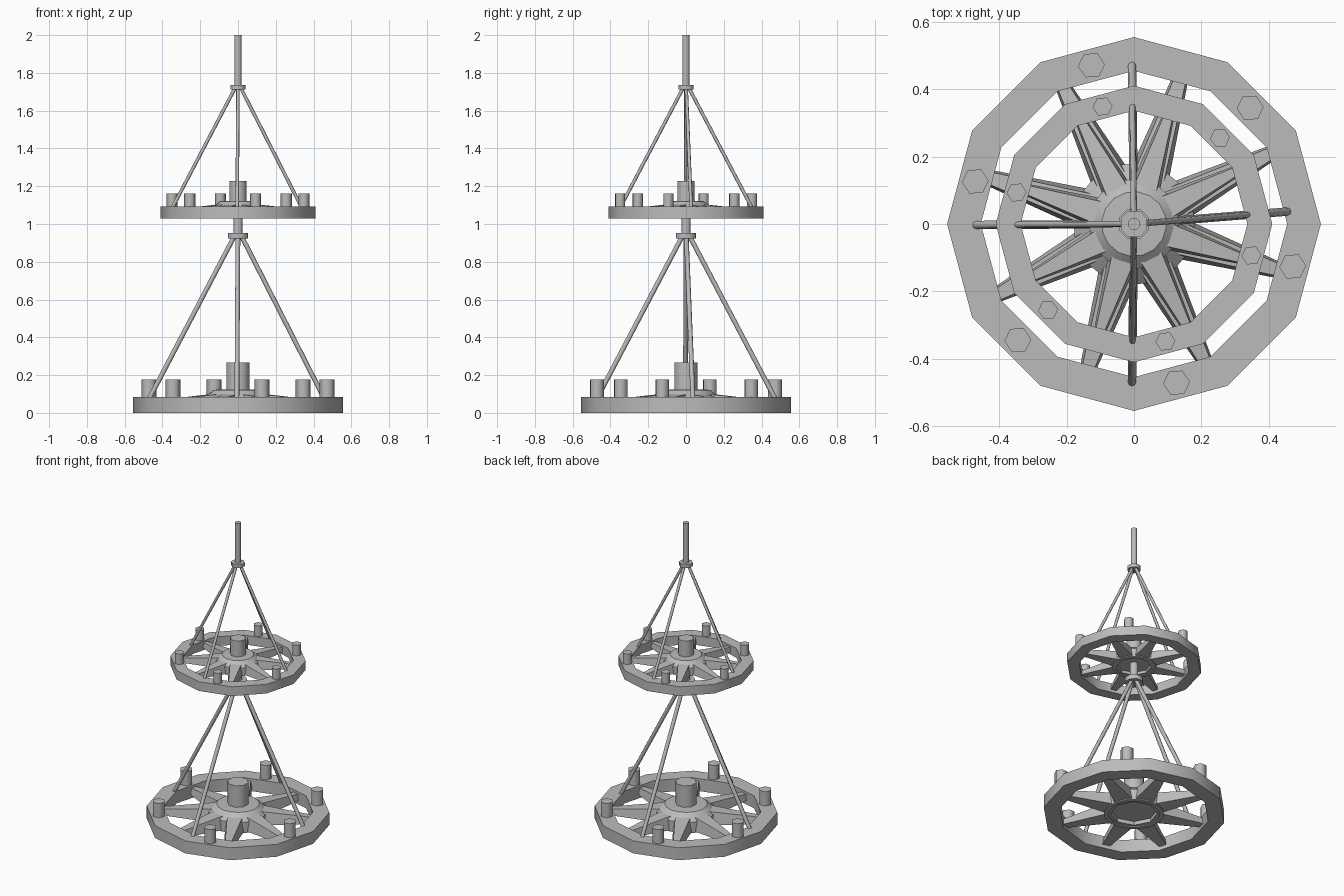
import bpy, bmesh
from math import pi, cos, sin, radians
from mathutils import Vector, Matrix

cube = bpy.data.objects.get("Cube")
if cube:
    bpy.data.objects.remove(cube, do_unlink=True)

iron = bpy.data.materials.new("grey_iron")
iron.use_nodes = True
grey = (0.5, 0.5, 0.5, 1)
iron.diffuse_color = grey
iron.node_tree.nodes["Principled BSDF"].inputs["Base Color"].default_value = grey


def finish(name, bm, scale, base, smooth):
    """Turn a bmesh into a placed, shaded object."""
    bmesh.ops.recalc_face_normals(bm, faces=bm.faces)
    bm.transform(Matrix.Translation((0, 0, base)) @ Matrix.Scale(scale, 4))
    mesh = bpy.data.meshes.new(name)
    bm.to_mesh(mesh)
    bm.free()
    mesh.materials.append(iron)
    obj = bpy.data.objects.new(name, mesh)
    bpy.context.collection.objects.link(obj)
    bpy.ops.object.select_all(action='DESELECT')
    obj.select_set(True)
    bpy.context.view_layer.objects.active = obj
    bpy.ops.object.shade_smooth_by_angle(angle=radians(smooth))


def lathe(bm, profile, sides, phase=0.0, centre=(0, 0), loop=False):
    """Sweep (radius, height) points round a vertical axis."""
    rows = []
    for r, z in profile:
        rows.append([bm.verts.new((centre[0] + r * cos(phase + 2 * pi * i / sides),
                                   centre[1] + r * sin(phase + 2 * pi * i / sides), z))
                     for i in range(sides)])
    pairs = list(zip(rows, rows[1:]))
    if loop:
        pairs.append((rows[-1], rows[0]))
    else:
        bm.faces.new(rows[0])
        bm.faces.new(rows[-1])
    for a, b in pairs:
        for i in range(sides):
            j = (i + 1) % sides
            bm.faces.new((a[i], a[j], b[j], b[i]))


def spoke(bm, angle):
    """Tapered beam from hub to ring."""
    turn = Matrix.Rotation(angle, 3, 'Z')
    ends = []
    # radius, half width below, half width above, bottom, top
    for r, low, high, z0, z1 in ((0.13, 0.062, 0.048, 0.01, 0.1),
                                 (0.46, 0.023, 0.017, 0.025, 0.065)):
        section = ((-low, z0), (low, z0), (high, z1), (-high, z1))
        ends.append([bm.verts.new(turn @ Vector((r, y, z))) for y, z in section])
    a, b = ends
    bm.faces.new(a)
    bm.faces.new(b)
    for i in range(4):
        j = (i + 1) % 4
        bm.faces.new((a[i], a[j], b[j], b[i]))


def strut(bm, start, end, radius):
    start, end = Vector(start), Vector(end)
    axis = end - start
    place = Matrix.Translation((start + end) / 2) @ axis.to_track_quat('Z', 'Y').to_matrix().to_4x4()
    bmesh.ops.create_cone(bm, cap_ends=True, segments=8, radius1=radius, radius2=radius,
                          depth=axis.length, matrix=place)


def tier(label, scale, base, rod_top):
    spoke_phase = radians(27.3)

    # Twelve-sided outer ring
    bm = bmesh.new()
    lathe(bm, ((0.555, 0), (0.555, 0.083), (0.455, 0.083), (0.455, 0)), 12, loop=True)
    finish(label + "_ring", bm, scale, base, 40)

    # Flared hub with a recess underneath
    bm = bmesh.new()
    lathe(bm, ((0.15, 0.035), (0.155, 0.005), (0.182, 0.005), (0.182, 0.078),
               (0.13, 0.122), (0.06, 0.125)), 16, spoke_phase + pi / 16)
    finish(label + "_hub", bm, scale, base, 30)

    bm = bmesh.new()
    lathe(bm, ((0.065, 0.12), (0.065, 0.268)), 8, pi / 8)
    finish(label + "_hub_post", bm, scale, base, 50)

    # Eight spokes
    bm = bmesh.new()
    for i in range(8):
        spoke(bm, spoke_phase + i * pi / 4)
    finish(label + "_spokes", bm, scale, base, 20)

    # Six candle holders
    bm = bmesh.new()
    for i in range(6):
        a = radians(45) + i * pi / 3
        lathe(bm, ((0.04, 0.08), (0.04, 0.178)), 6, radians(4),
              centre=(0.488 * cos(a), 0.488 * sin(a)))
    finish(label + "_candle_holders", bm, scale, base, 65)

    # Four slanted struts
    bm = bmesh.new()
    for x, y in ((0.457, 0.037), (-0.006, 0.472), (-0.47, -0.003), (-0.006, -0.472)):
        strut(bm, (x * 0.03, y * 0.03, 0.945), (x, y, 0.075), 0.0125)
    finish(label + "_struts", bm, scale, base, 50)

    # Collar and hanging rod
    bm = bmesh.new()
    lathe(bm, ((0.057, 0.923), (0.057, 0.953)), 8, pi / 8)
    finish(label + "_collar", bm, scale, base, 50)
    bm = bmesh.new()
    lathe(bm, ((0.026, 0.94), (0.026, (rod_top - base) / scale)), 8, pi / 8)
    finish(label + "_rod", bm, scale, base, 50)


tier("lower", 1.0, 0.0, 1.08)
tier("upper", 0.74, 1.03, 2.0)
